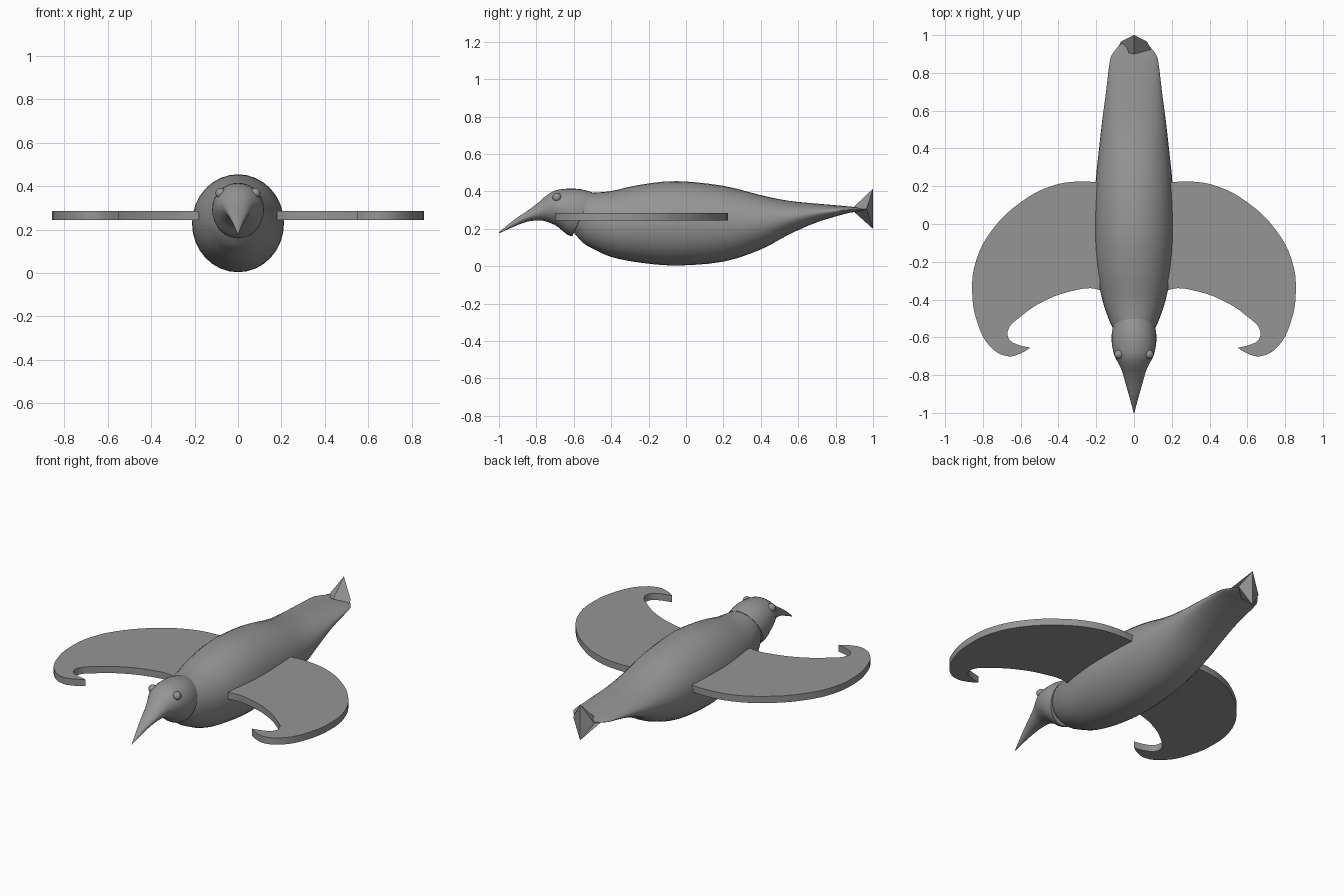
import bpy, bmesh, math
from mathutils import Vector

cube = bpy.data.objects.get("Cube")
if cube:
    bpy.data.objects.remove(cube)

grey = bpy.data.materials.new("plain grey")
grey.use_nodes = True
grey.diffuse_color = (0.3, 0.3, 0.3, 1)
grey.node_tree.nodes["Principled BSDF"].inputs["Base Color"].default_value = (0.3, 0.3, 0.3, 1)


def finish(obj, angle):
    bpy.ops.object.select_all(action='DESELECT')
    obj.select_set(True)
    bpy.context.view_layer.objects.active = obj
    bpy.ops.object.convert(target='MESH')
    obj.data.materials.clear()
    obj.data.materials.append(grey)
    bpy.ops.object.shade_smooth_by_angle(angle=math.radians(angle))


def mesh_object(name, bm, angle=50):
    bmesh.ops.recalc_face_normals(bm, faces=bm.faces)
    mesh = bpy.data.meshes.new(name)
    bm.to_mesh(mesh)
    bm.free()
    obj = bpy.data.objects.new(name, mesh)
    bpy.context.collection.objects.link(obj)
    finish(obj, angle)
    return obj


def refine(rows, steps):
    """Catmull-Rom interpolation between cross-sections."""
    rows = [Vector(r) for r in rows]
    out = []
    for i in range(len(rows) - 1):
        a, b, c = rows[max(i - 1, 0)], rows[i], rows[i + 1]
        d = rows[min(i + 2, len(rows) - 1)]
        for s in range(steps):
            t = s / steps
            out.append(b + (c - a) * (t / 2) + (a * 2 - b * 5 + c * 4 - d) * (t * t / 2)
                       + (b * 3 - a - c * 3 + d) * (t ** 3 / 2))
    return out + [rows[-1]]


def loft(name, rows, sides=32, steps=3):
    """Rows are y, bottom, top, half width, backward lean."""
    bm = bmesh.new()
    rings = []
    for y, low, high, half, lean in refine(rows, steps):
        ring = []
        for k in range(sides):
            a = math.tau * k / sides
            rise = math.sin(a) * (high - low) / 2
            ring.append(bm.verts.new((half * math.cos(a), y + lean * rise, (low + high) / 2 + rise)))
        rings.append(ring)
    for p, q in zip(rings, rings[1:]):
        for k in range(sides):
            n = (k + 1) % sides
            bm.faces.new((p[k], p[n], q[n], q[k]))
    bm.faces.new(rings[0])
    bm.faces.new(rings[-1])
    return mesh_object(name, bm)


# Body, flattening into the tail
loft("body", [
    (-0.60, 0.18, 0.37, 0.08, 0), (-0.55, 0.125, 0.388, 0.112, 0),
    (-0.50, 0.095, 0.393, 0.135, 0), (-0.40, 0.05, 0.402, 0.168, 0),
    (-0.25, 0.02, 0.435, 0.197, 0), (-0.05, 0.004, 0.455, 0.212, 0),
    (0.20, 0.025, 0.43, 0.205, 0), (0.40, 0.09, 0.38, 0.185, 0),
    (0.55, 0.17, 0.35, 0.168, 0), (0.70, 0.235, 0.335, 0.148, 0),
    (0.85, 0.28, 0.322, 0.13, 0), (0.90, 0.29, 0.317, 0.115, 0),
    (0.955, 0.30, 0.312, 0.07, 0)])

# Head running into the drooping beak
loft("head_and_beak", [
    (-0.555, 0.16, 0.396, 0.114, 0.45), (-0.60, 0.17, 0.412, 0.119, 0.3),
    (-0.65, 0.195, 0.415, 0.115, 0.15), (-0.70, 0.22, 0.405, 0.102, 0),
    (-0.75, 0.24, 0.375, 0.076, 0), (-0.79, 0.245, 0.34, 0.06, 0),
    (-0.85, 0.238, 0.295, 0.043, 0), (-0.92, 0.212, 0.248, 0.023, 0),
    (-1.0, 0.176, 0.182, 0.002, 0)])

# Eyes
for side, label in ((1, "left"), (-1, "right")):
    bm = bmesh.new()
    bmesh.ops.create_uvsphere(bm, u_segments=16, v_segments=10, radius=0.024)
    eye = mesh_object(label + "_eye", bm)
    eye.location = (side * 0.08, -0.69, 0.368)

# Flared tail fin, a four-sided wedge with a notched rear
bm = bmesh.new()
front = [bm.verts.new(p) for p in
         ((0.09, 0.92, 0.307), (0, 0.90, 0.32), (-0.09, 0.92, 0.307), (0, 0.90, 0.29))]
rear = [bm.verts.new(p) for p in
        ((0.07, 0.965, 0.307), (0, 1.0, 0.415), (-0.07, 0.965, 0.307), (0, 1.0, 0.20))]
for k in range(4):
    n = (k + 1) % 4
    bm.faces.new((front[k], front[n], rear[n], rear[k]))
bm.faces.new(front)
bm.faces.new((rear[0], rear[1], rear[3]))
bm.faces.new((rear[1], rear[2], rear[3]))
mesh_object("tail_fin", bm, 30)

# Flat swept wings with hooked tips
outline = [(0.18, 0.22), (0.30, 0.225), (0.44, 0.20), (0.60, 0.115), (0.75, -0.03),
           (0.835, -0.19), (0.857, -0.35), (0.83, -0.52), (0.76, -0.65), (0.67, -0.70),
           (0.60, -0.685), (0.55, -0.655), (0.62, -0.637), (0.66, -0.612), (0.668, -0.565),
           (0.60, -0.49), (0.46, -0.40), (0.32, -0.353), (0.23, -0.34), (0.18, -0.35)]
corners = {0, 11, len(outline) - 1}
for side, label in ((1, "left"), (-1, "right")):
    curve = bpy.data.curves.new(label + "_wing", 'CURVE')
    curve.dimensions = '2D'
    curve.fill_mode = 'BOTH'
    curve.extrude = 0.02
    curve.resolution_u = 4
    spline = curve.splines.new('BEZIER')
    spline.bezier_points.add(len(outline) - 1)
    spline.use_cyclic_u = True
    for i, (x, y) in enumerate(outline):
        point = spline.bezier_points[i]
        point.co = (side * x, y, 0)
        point.handle_left_type = point.handle_right_type = 'VECTOR' if i in corners else 'AUTO'
    wing = bpy.data.objects.new(label + "_wing", curve)
    wing.location.z = 0.265
    bpy.context.collection.objects.link(wing)
    finish(wing, 40)
